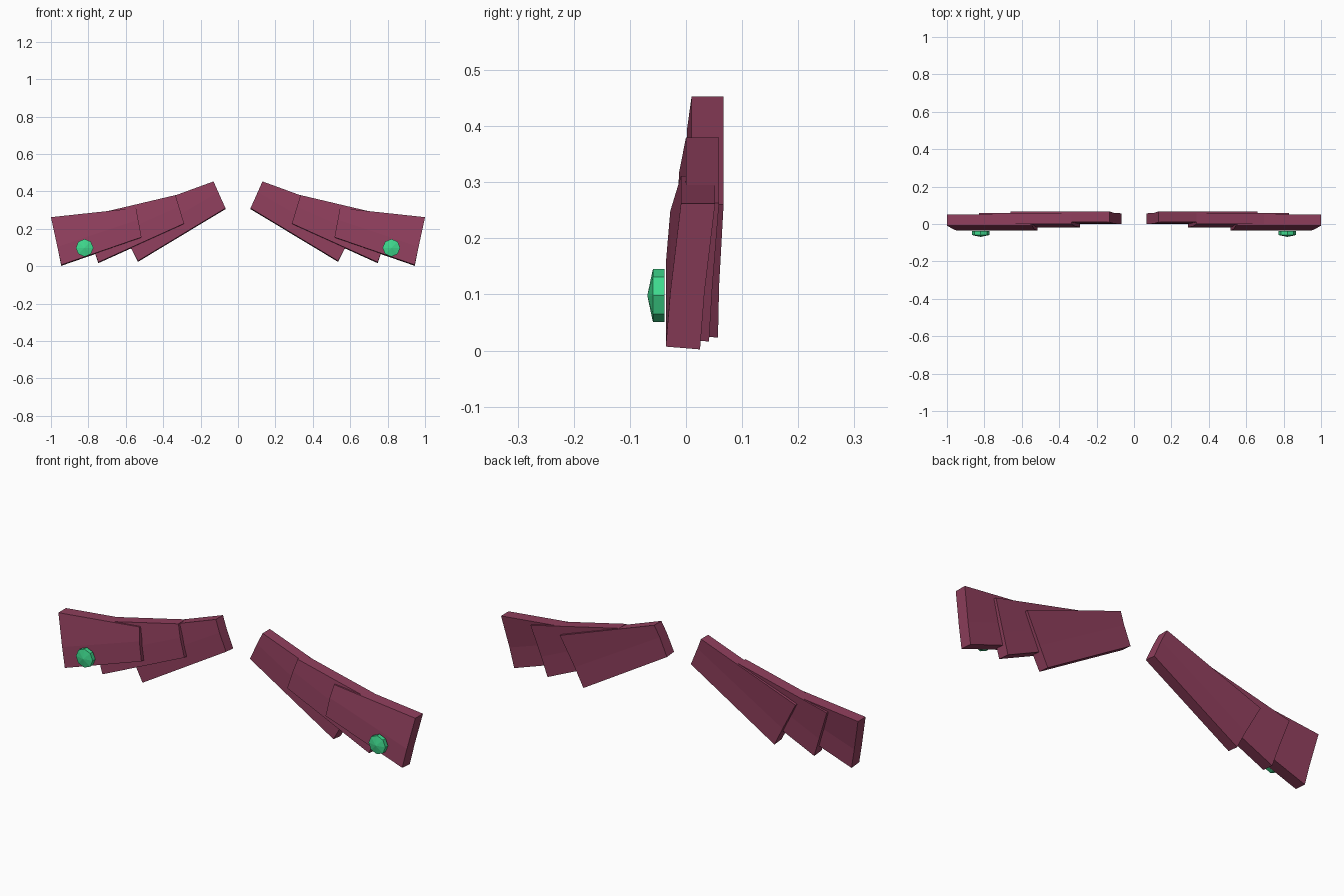
import bpy, bmesh
from math import sin, cos, pi
from mathutils import Vector

if "Cube" in bpy.data.objects:
    bpy.data.objects.remove(bpy.data.objects["Cube"])


def material(name, color):
    m = bpy.data.materials.new(name)
    m.diffuse_color = color
    m.use_nodes = True
    m.node_tree.nodes["Principled BSDF"].inputs["Base Color"].default_value = m.diffuse_color
    return m


PLUM = material("plum", (0.28, 0.05, 0.11, 1))
GREEN = material("green", (0.05, 0.7, 0.27, 1))


def finish(name, bm, mat):
    bmesh.ops.recalc_face_normals(bm, faces=bm.faces)
    me = bpy.data.meshes.new(name)
    bm.to_mesh(me)
    bm.free()
    me.materials.append(mat)
    ob = bpy.data.objects.new(name, me)
    bpy.context.collection.objects.link(ob)
    ob.modifiers.new("mirror", 'MIRROR').use_axis = (True, False, False)


def plate(name, inner, outer, ys, thick):
    """Folded slab: inner/outer are (top, bottom) xz corners, ys the front depth at top, fold, bottom."""
    bm = bmesh.new()
    loops = []
    for (top, bot), mid in ((inner, 0.4), (outer, 0.62)):
        top, bot = Vector(top), Vector(bot)
        pts = [top.lerp(bot, t) for t in (0, mid, 1)]
        front = [(p.x, y, p.y) for p, y in zip(pts, ys)]
        back = [(p.x, y + thick, p.y - 0.005 * (i == 2))
                for i, (p, y) in enumerate(zip(pts, ys))]
        loops.append([bm.verts.new(c) for c in front + back[::-1]])
    a, b = loops
    for i in range(6):
        j = (i + 1) % 6
        bm.faces.new((a[i], a[j], b[j], b[i]))
    for l in loops:
        bm.faces.new((l[0], l[1], l[4], l[5]))
        bm.faces.new((l[1], l[2], l[3], l[4]))
    finish(name, bm, PLUM)


# three overlapping plates, stepping forward towards the outer end
plate("inner_plate", ((0.131, 0.453), (0.067, 0.31)), ((0.66, 0.26), (0.535, 0.028)),
      (0.01, 0.002, 0.0), 0.057)
plate("middle_plate", ((0.334, 0.38), (0.288, 0.228)), ((0.83, 0.263), (0.747, 0.021)),
      (0.0, -0.012, -0.018), 0.059)
plate("outer_plate", ((0.545, 0.311), (0.516, 0.155)), ((1.0, 0.262), (0.945, 0.007)),
      (-0.009, -0.028, -0.036), 0.061)

# eight-sided gem with a shallow point
bm = bmesh.new()
rings = [[bm.verts.new((0.82 + 0.047 * sin(k * pi / 4), y, 0.098 + 0.047 * cos(k * pi / 4)))
          for k in range(8)] for y in (-0.038, -0.059)]
tip = bm.verts.new((0.82, -0.069, 0.098))
bm.faces.new(rings[0])
for k in range(8):
    n = (k + 1) % 8
    bm.faces.new((rings[0][k], rings[0][n], rings[1][n], rings[1][k]))
    bm.faces.new((rings[1][k], rings[1][n], tip))
finish("gem", bm, GREEN)
